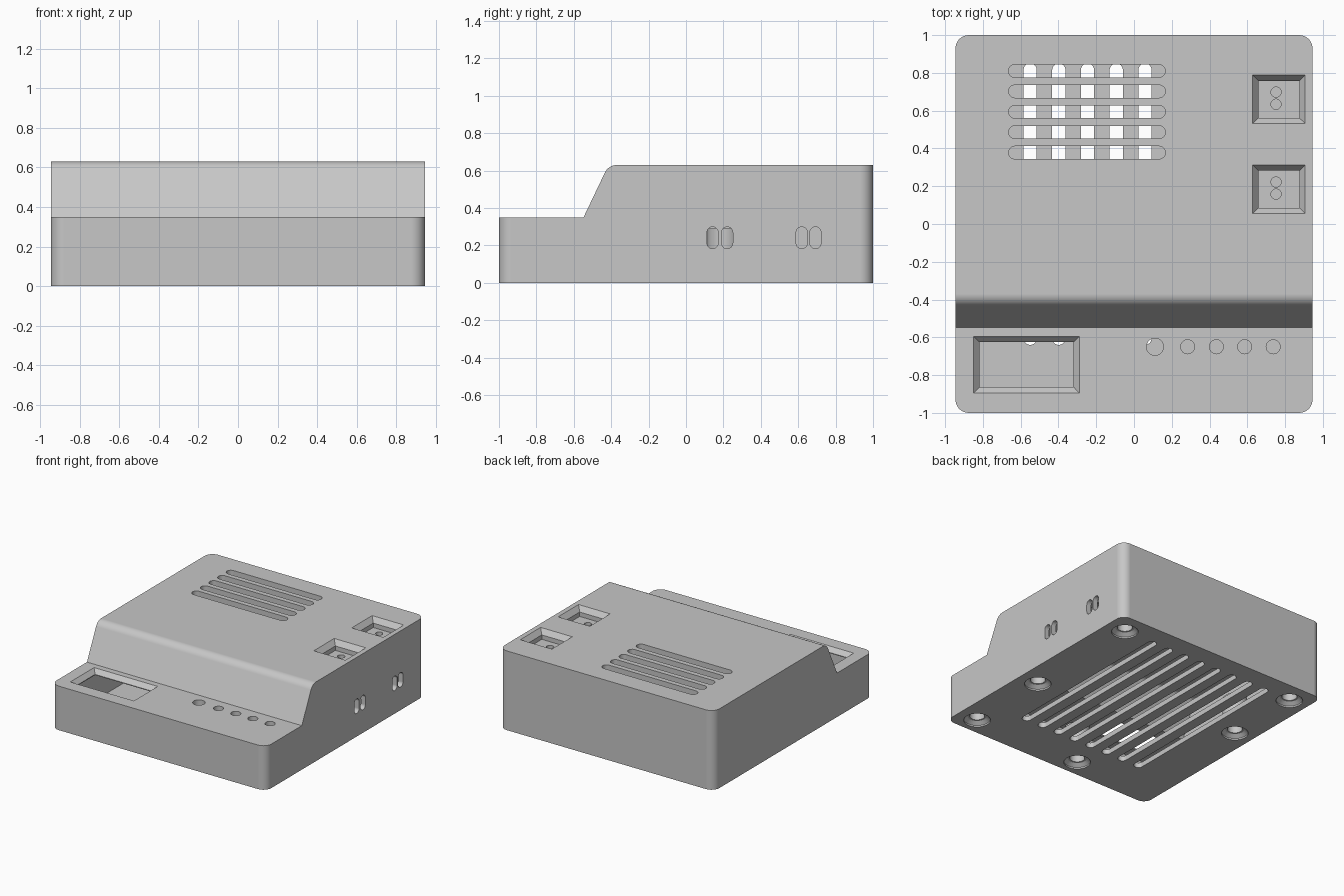
import bpy, bmesh, math

if "Cube" in bpy.data.objects:
    bpy.data.objects.remove(bpy.data.objects["Cube"])

grey = bpy.data.materials.new("plain_grey")
grey.diffuse_color = (0.57, 0.57, 0.57, 1)
grey.use_nodes = True
grey.node_tree.nodes["Principled BSDF"].inputs["Base Color"].default_value = grey.diffuse_color

SEAM, STEP, TOP = 0.304, 0.35, 0.63     # main heights
HX, HY, WALL = 0.945, 1.0, 0.04


def rrect(cx, cy, hx, hy, r=0.0, n=8):
    """Rounded rectangle outline; r = half width gives a capsule or circle."""
    pts = []
    for k, (sx, sy) in enumerate(((1, 1), (-1, 1), (-1, -1), (1, -1))):
        for i in range(n + 1):
            a = math.pi / 2 * (k + i / n)
            p = (cx + sx * (hx - r) + r * math.cos(a),
                 cy + sy * (hy - r) + r * math.sin(a))
            if not pts or math.dist(p, pts[-1]) > 1e-5:
                pts.append(p)
    if math.dist(pts[0], pts[-1]) < 1e-5:
        pts.pop()
    return pts


def circle(x, y, r):
    return rrect(x, y, r, r, r)


def make(name, solids, axis="z"):
    """Object from lofted solids; each solid is a list of (outline, level)."""
    bm = bmesh.new()
    for rings in solids:
        loops = []
        for pts, h in rings:
            loops.append([bm.verts.new((u, v, h) if axis == "z" else (h, u, v))
                          for u, v in pts])
        for a, b in zip(loops, loops[1:]):
            for i in range(len(a)):
                j = (i + 1) % len(a)
                bm.faces.new((a[i], a[j], b[j], b[i]))
        bm.faces.new(loops[0][::-1])
        bm.faces.new(loops[-1])
    bmesh.ops.recalc_face_normals(bm, faces=bm.faces)
    me = bpy.data.meshes.new(name)
    bm.to_mesh(me)
    bm.free()
    me.materials.append(grey)
    ob = bpy.data.objects.new(name, me)
    bpy.context.collection.objects.link(ob)
    return ob


def prism(pts, lo, hi):
    return [(pts, lo), (pts, hi)]


def boolean(ob, tool, op="DIFFERENCE"):
    mod = ob.modifiers.new("cut", "BOOLEAN")
    mod.object, mod.operation, mod.solver = tool, op, "EXACT"
    dg = bpy.context.evaluated_depsgraph_get()
    me = bpy.data.meshes.new_from_object(ob.evaluated_get(dg))
    ob.modifiers.clear()
    ob.data = me
    bpy.data.objects.remove(tool)


def side_profile(t, y_end, low):
    """Stepped side outline with a filleted slope, inset by t."""
    r = 0.07 - t
    arc = [(-0.37 + r * math.cos(math.radians(a)), 0.56 + r * math.sin(math.radians(a)))
           for a in [154.7 - 64.7 * i / 8 for i in range(9)]]
    return [(-y_end, low), (-y_end, STEP - t), (-0.548 + 0.63 * t, STEP - t)] + arc + \
           [(y_end, TOP - t), (y_end, low)]


# Base tray
base = make("base_tray", [prism(rrect(0, 0, HX, HY, 0.07), 0, SEAM)])
boolean(base, make("cavity", [prism(rrect(0, 0, HX - WALL, HY - WALL, 0.035), WALL, 0.5)]))

# Screw bosses with countersunk holes
screws = [(0.78, 0.825), (-0.79, 0.825), (0.775, -0.17),
          (-0.79, 0.205), (0.775, -0.86), (-0.18, -0.86)]
boolean(base, make("bosses", [prism(circle(x, y, 0.09), 0.02, 0.29) for x, y in screws]), "UNION")
boolean(base, make("screw_holes", [
    [(circle(x, y, 0.098), -0.05), (circle(x, y, 0.098), 0.012), (circle(x, y, 0.07), 0.034),
     (circle(x, y, 0.055), 0.035), (circle(x, y, 0.055), 0.25)] for x, y in screws]))

# Floor vents and cable slots in the right wall
boolean(base, make("floor_vents", [
    prism(rrect(-0.55 + 0.152 * i, 0.105, 0.035, 0.745, 0.035), -0.1, 0.1) for i in range(8)]))
boolean(base, make("cable_slots", [
    prism(rrect(y, 0.241, 0.03, 0.058, 0.03), 0.87, 1.1)
    for y in (0.142, 0.22, 0.619, 0.692)], "x"))

# Lid shell
lid = make("lid", [prism(rrect(0, 0, HX, HY, 0.07), SEAM, 0.9)])
boolean(lid, make("shape", [prism(side_profile(0, 1.2, 0.1), -1.2, 1.2)], "x"), "INTERSECT")
cavity = make("lid_cavity", [prism(rrect(0, 0, HX - WALL, HY - WALL, 0.035), 0.2, 0.9)])
boolean(cavity, make("shape", [prism(side_profile(WALL, 1.2, 0.1), -1.2, 1.2)], "x"), "INTERSECT")
boolean(lid, cavity)

# Bevelled socket pockets with pin holes
PX, PY = 0.767, (0.66, 0.184)
boolean(lid, make("blocks", [prism(rrect(PX, y, 0.16, 0.145), 0.525, 0.61) for y in PY]), "UNION")
boolean(lid, make("pockets", [
    [(rrect(PX, y, 0.14, 0.129), 0.8), (rrect(PX, y, 0.14, 0.129), TOP + 0.001),
     (rrect(PX, y, 0.108, 0.098), 0.59), (rrect(PX, y, 0.108, 0.098), 0.555)] for y in PY]))
boolean(lid, make("pins", [prism(circle(0.752, y + d, 0.027), 0.45, 0.6)
                           for y in PY for d in (0.038, -0.026)]))

# Bevelled display window
WX, WY = -0.569, -0.745
boolean(lid, make("window", [
    [(rrect(WX, WY, 0.281, 0.151), 0.5), (rrect(WX, WY, 0.281, 0.151), STEP + 0.001),
     (rrect(WX, WY, 0.25, 0.119), 0.316), (rrect(WX, WY, 0.25, 0.119), 0.2)]]))

# Button holes and top vents
buttons = [(0.111, 0.045), (0.284, 0.037), (0.436, 0.037), (0.586, 0.037), (0.737, 0.037)]
boolean(lid, make("button_holes", [prism(circle(x, -0.65, r), 0.2, 0.5) for x, r in buttons]))
boolean(lid, make("top_vents", [
    prism(rrect(-0.249, 0.81 - 0.108 * i, 0.415, 0.034, 0.034), 0.54, 0.8) for i in range(5)]))

# Smooth the rounded parts, keep edges sharp
for ob in (base, lid):
    bpy.ops.object.select_all(action="DESELECT")
    ob.select_set(True)
    bpy.context.view_layer.objects.active = ob
    bpy.ops.object.shade_smooth_by_angle(angle=math.radians(30))
    ob.modifiers.new("even_shading", "WEIGHTED_NORMAL").keep_sharp = True
